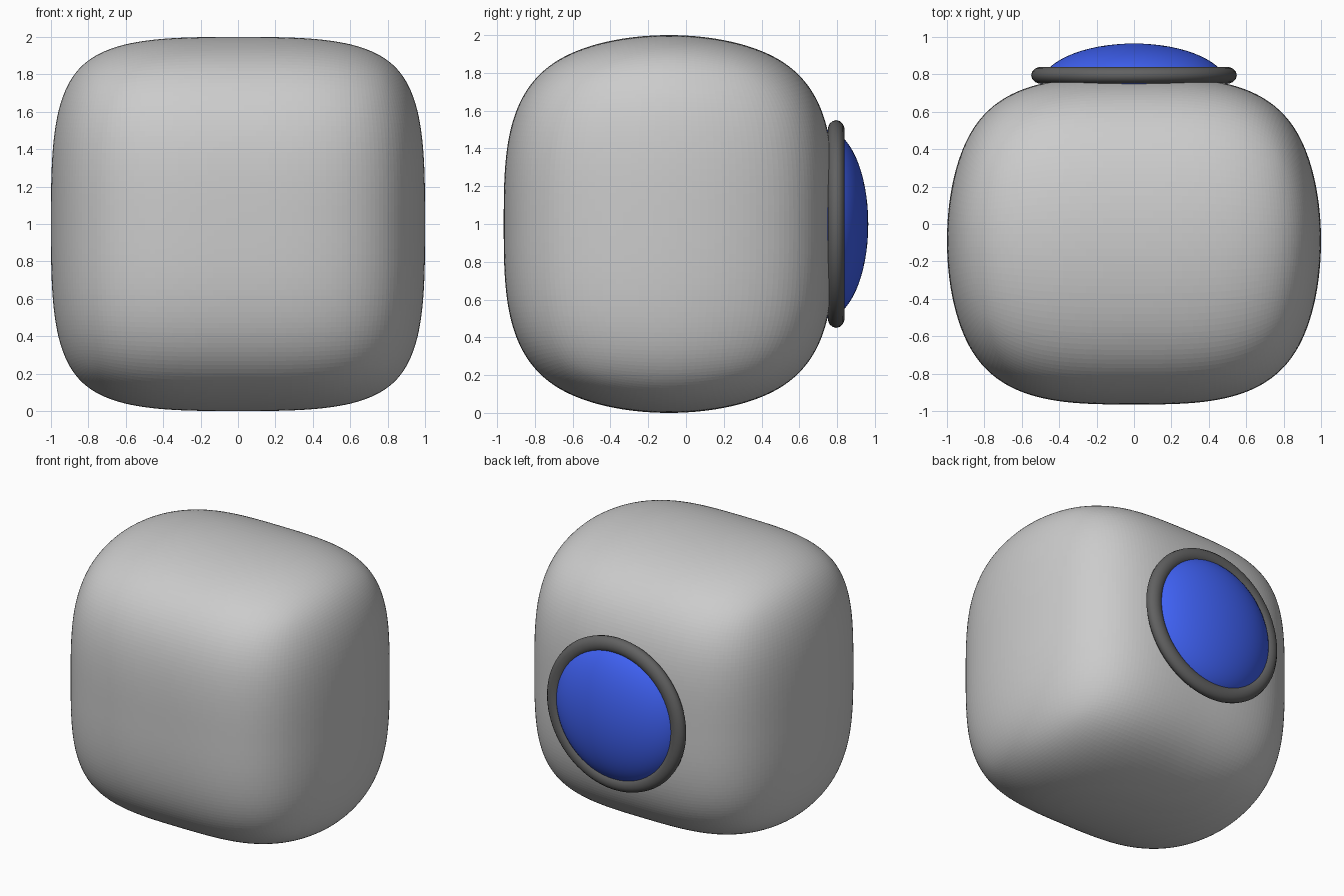
import bpy, bmesh, math

if "Cube" in bpy.data.objects:
    bpy.data.objects.remove(bpy.data.objects["Cube"])

BODY_Y = -0.09      # middle of the body in depth
HALF_D = 0.875      # half depth of the body
HALF_W = 1.0435     # cage half width, shrinks to 1.0 once subdivided


def ring_of(name, major, minor, depth_scale, y, z):
    bpy.ops.mesh.primitive_torus_add(major_radius=major, minor_radius=minor,
                                     major_segments=64, minor_segments=14,
                                     location=(0, y, z), rotation=(math.pi / 2, 0, 0))
    ob = bpy.context.object
    ob.name = name
    ob.scale.z = depth_scale
    bpy.ops.object.shade_smooth()
    return ob


# Body: box cut once across its width and height, then subdivided round
bm = bmesh.new()
bmesh.ops.create_cube(bm, size=2)
for axis in ((1, 0, 0), (0, 0, 1)):
    bmesh.ops.bisect_plane(bm, geom=bm.verts[:] + bm.edges[:] + bm.faces[:],
                           plane_co=(0, 0, 0), plane_no=axis)
bmesh.ops.scale(bm, vec=(HALF_W, HALF_D, HALF_W), verts=bm.verts)
mesh = bpy.data.meshes.new("body")
bm.to_mesh(mesh)
bm.free()
body = bpy.data.objects.new("body", mesh)
bpy.context.collection.objects.link(body)
body.location = (0, BODY_Y, 1)
sub = body.modifiers.new("round", 'SUBSURF')
sub.levels = sub.render_levels = 5

# Dark rim around the lens on the back
rim = ring_of("rim", 0.495, 0.055, 0.83, 0.795, 1)
dark = bpy.data.materials.new("dark_grey")
dark.diffuse_color = (0.12, 0.12, 0.12, 1)
dark.use_nodes = True
dark.node_tree.nodes["Principled BSDF"].inputs["Base Color"].default_value = dark.diffuse_color
rim.data.materials.append(dark)

# Blue domed lens
bpy.ops.mesh.primitive_uv_sphere_add(segments=64, ring_count=32, radius=1,
                                     location=(0, 0.74, 1), rotation=(math.pi / 2, 0, 0))
lens = bpy.context.object
lens.name = "lens"
lens.scale = (0.5, 0.5, 0.225)
bpy.ops.object.shade_smooth()
blue = bpy.data.materials.new("blue")
blue.diffuse_color = (0.05, 0.12, 0.9, 1)
blue.use_nodes = True
blue.node_tree.nodes["Principled BSDF"].inputs["Base Color"].default_value = blue.diffuse_color
lens.data.materials.append(blue)
